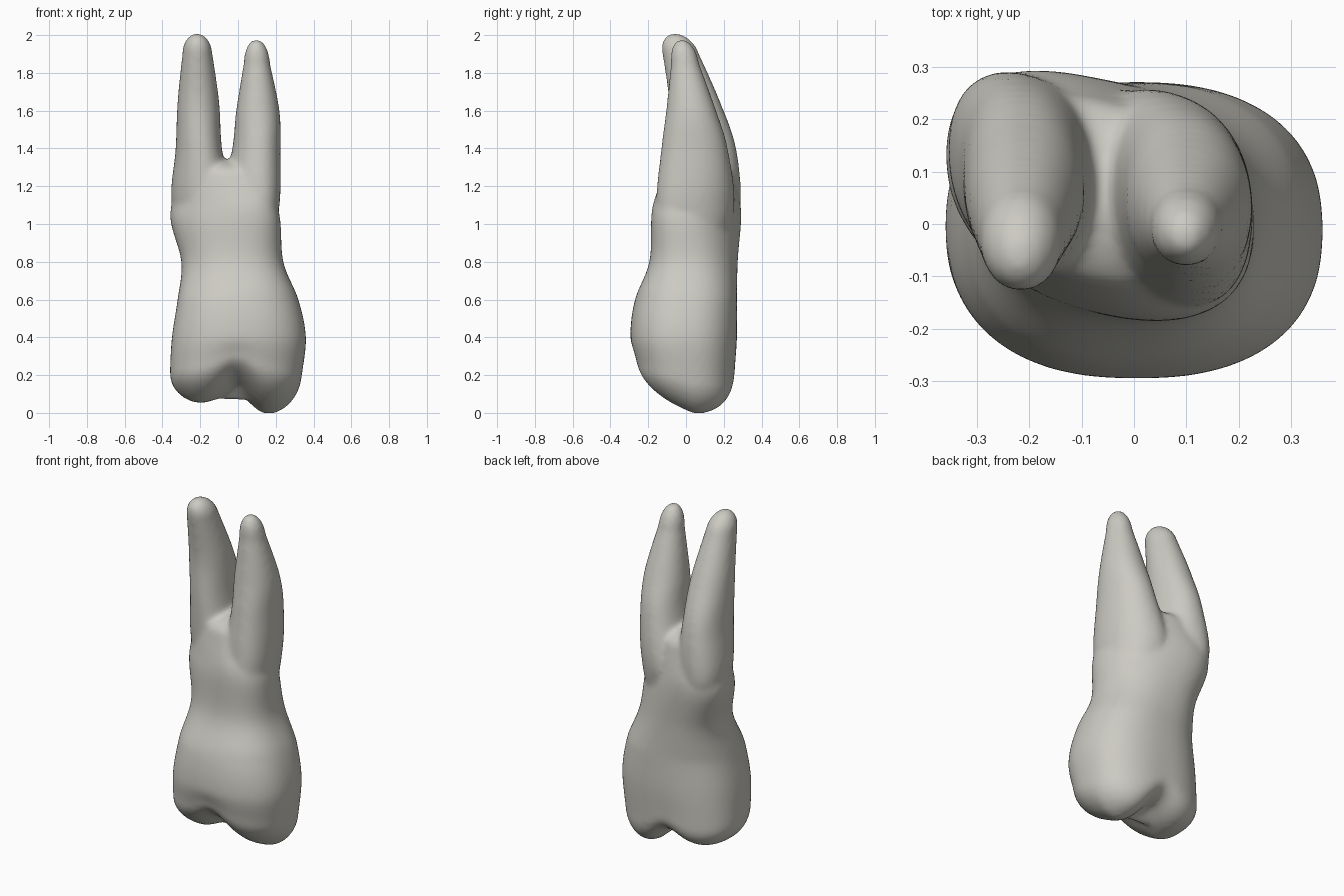
import bpy, bmesh
from math import cos, sin, pi, exp, copysign

cube = bpy.data.objects.get("Cube")
if cube:
    bpy.data.objects.remove(cube)

SEGMENTS, STEPS = 64, 8


def catmull_rom(a, b, c, d, t):
    """Smooth value between b and c, guided by their neighbours a and d."""
    linear = (c - a) / 2
    square = a - 2.5 * b + 2 * c - d / 2
    cubic = 1.5 * (b - c) + (d - a) / 2
    return b + t * (linear + t * (square + t * cubic))


def interpolate(sections):
    """Fill in smooth sections between the given ones."""
    padded = [sections[0], *sections, sections[-1]]
    filled = []
    for group in zip(padded, padded[1:], padded[2:], padded[3:]):
        for step in range(STEPS):
            filled.append([catmull_rom(*values, step / STEPS) for values in zip(*group)])
    return filled + [sections[-1]]


def dome(previous, end, tip, roundness):
    """Close an end with shrinking sections that keep following its lean."""
    z, left, right, front, back = end
    travel = (tip - z) / (z - previous[0])
    drift_x = travel * (left + right - previous[1] - previous[2]) / 2
    drift_y = travel * (front + back - previous[3] - previous[4]) / 2
    mid_x, mid_y = (left + right) / 2, (front + back) / 2
    sections = []
    for step in range(1, STEPS):
        angle = step / STEPS * pi / 2
        rise = sin(angle) ** (2 / roundness)
        scale = cos(angle) ** (2 / roundness)
        x, y = mid_x + rise * drift_x, mid_y + rise * drift_y
        sections.append([z + rise * (tip - z),
                         x + scale * (left - mid_x), x + scale * (right - mid_x),
                         y + scale * (front - mid_y), y + scale * (back - mid_y)])
    return sections


def bite_height(x, y):
    """Chewing surface: two cusps, a groove between them and a raised front."""
    left_cusp = 0.05 + 1.2 * (x + 0.25) ** 2 + 0.4 * max(0, -y - 0.05)
    right_cusp = (x - 0.2) ** 2 + 0.45 * max(0, 0.05 - y) - 0.02
    groove = 0.05 * exp(-(10 * x) ** 2)
    blend = 1 / (1 + exp(-25 * x))
    return left_cusp + blend * (right_cusp - left_cusp) + groove


def rounded_ring(bm, section):
    """One outline: boxy in the crown, rounder and skewed towards the roots."""
    z, left, right, front, back = section
    squareness = 2.5 - z / 4
    skew = 0.3 * max(0, 1 - 2 * abs(z - 1.1))
    ring = []
    for index in range(SEGMENTS):
        angle = 2 * pi * index / SEGMENTS
        across, along = (copysign(abs(value) ** (2 / squareness), value)
                         for value in (cos(angle), sin(angle)))
        offset = across * (right - left) / 2
        x = (left + right) / 2 + offset
        y = (front + back + along * (back - front)) / 2 - skew * offset
        lift = max(0, 1 - z / 0.4) * bite_height(x, y)
        ring.append(bm.verts.new((x, y, z + lift)))
    return ring


def loft(bm, sections):
    """Skin a closed shell through the sections."""
    rings = [rounded_ring(bm, section) for section in sections]
    for low, high in zip(rings, rings[1:]):
        for index in range(SEGMENTS):
            before = index - 1
            bm.faces.new((low[before], low[index], high[index], high[before]))
    bm.faces.new(reversed(rings[0]))
    bm.faces.new(rings[-1])


# Sections hold height, left edge, right edge, front edge, back edge
crown = [
    (0.2, -0.36, 0.34, -0.27, 0.26),
    (0.4, -0.35, 0.36, -0.295, 0.27),
    (0.6, -0.32, 0.32, -0.27, 0.27),
    (0.8, -0.3, 0.24, -0.19, 0.27),
    (1.05, -0.36, 0.22, -0.165, 0.275),
    (1.25, -0.29, 0.15, -0.12, 0.24),
]
long_root = [
    (0.8, -0.24, -0.04, -0.06, 0.2),
    (1.1, -0.35, -0.04, -0.08, 0.28),
    (1.4, -0.33, -0.085, -0.09, 0.265),
    (1.65, -0.32, -0.1, -0.09, 0.18),
    (1.9, -0.295, -0.135, -0.125, 0.07),
]
short_root = [
    (0.8, -0.08, 0.16, -0.1, 0.18),
    (1.1, -0.09, 0.22, -0.15, 0.25),
    (1.4, -0.03, 0.225, -0.13, 0.22),
    (1.6, -0.01, 0.22, -0.105, 0.16),
    (1.85, 0.03, 0.17, -0.08, 0.07),
]

# Crown with a broad chewing end, then the two roots with rounded tips
bm = bmesh.new()
chewing_end = dome(crown[1], crown[0], -0.02, 2.5)
loft(bm, chewing_end[::-1] + interpolate(crown) + dome(*crown[-2:], 1.34, 2))
for root, tip in ((long_root, 2.01), (short_root, 1.98)):
    loft(bm, interpolate(root) + dome(*root[-2:], tip, 2))
mesh = bpy.data.meshes.new("tooth")
bm.to_mesh(mesh)
bm.free()
tooth = bpy.data.objects.new("tooth", mesh)
bpy.context.collection.objects.link(tooth)

# Single warm grey enamel
colour = (0.6, 0.59, 0.54, 1)
enamel = bpy.data.materials.new("warm_grey_enamel")
enamel.use_nodes = True
enamel.diffuse_color = colour
enamel.node_tree.nodes["Principled BSDF"].inputs["Base Color"].default_value = colour
mesh.materials.append(enamel)

# Fuse the shells into one soft surface
fuse = tooth.modifiers.new("fuse", 'REMESH')
fuse.mode = 'VOXEL'
fuse.voxel_size = 0.012
fuse.use_smooth_shade = True
soften = tooth.modifiers.new("soften", 'SMOOTH')
soften.factor = 0.5
soften.iterations = 20
